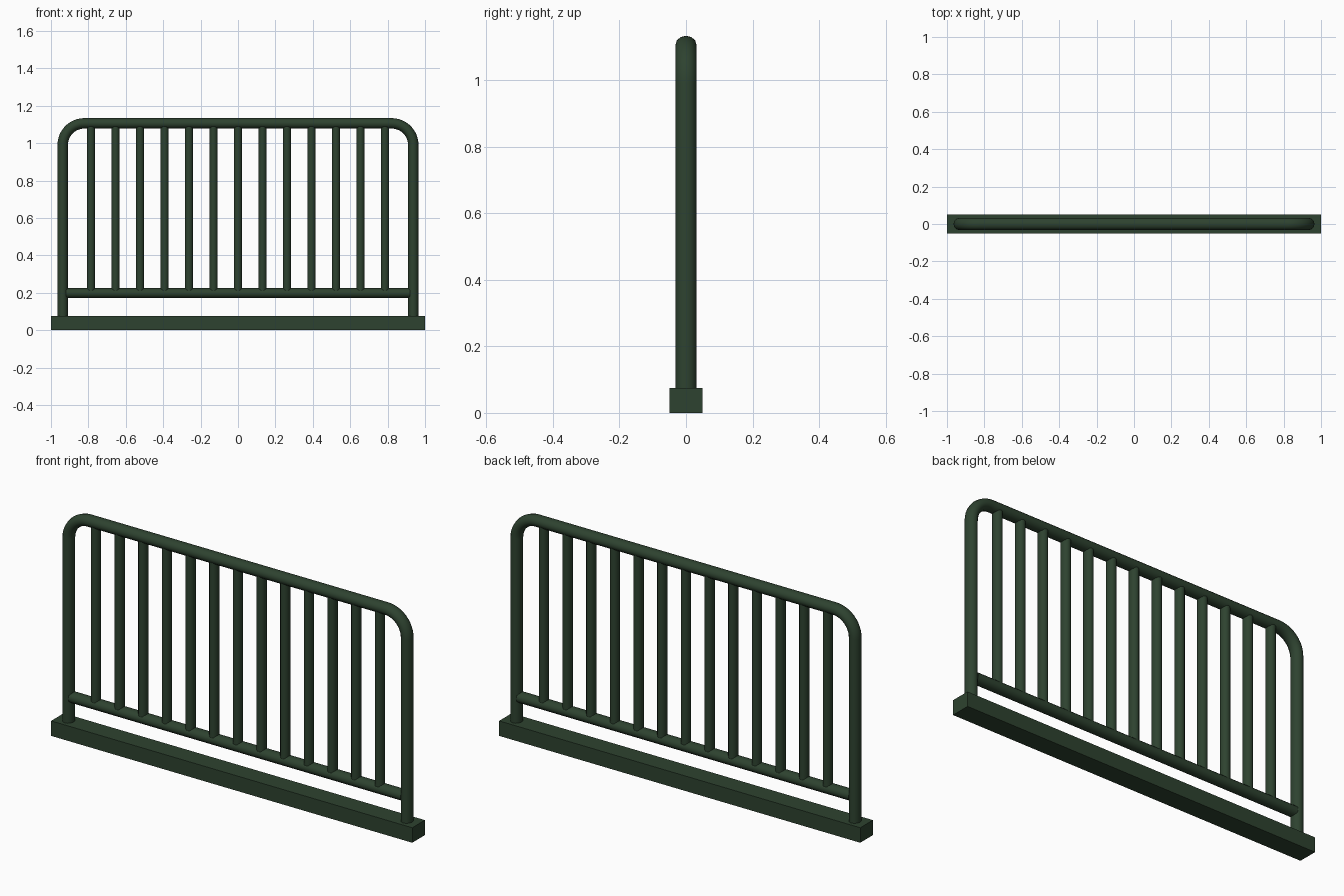
import bpy, math

cube = bpy.data.objects.get("Cube")
if cube:
    bpy.data.objects.remove(cube, do_unlink=True)

green = bpy.data.materials.new("dark green paint")
green.use_nodes = True
colour = (0.027, 0.055, 0.029, 1)
green.diffuse_color = colour
green.node_tree.nodes["Principled BSDF"].inputs["Base Color"].default_value = colour

DEPTH = 1.14   # tubes are slightly deeper than they are wide
POST_X, TOP_Z, BEND = 0.937, 1.106, 0.115
RAIL_Z, BARS, SPACING = 0.198, 13, 0.131


def finish(obj, name):
    obj.name = name
    obj.data.name = name
    obj.data.materials.clear()
    obj.data.materials.append(green)


def tube(name, points, radius):
    """Round tube swept along points in the XZ plane."""
    curve = bpy.data.curves.new(name, "CURVE")
    curve.dimensions = "3D"
    curve.bevel_depth = radius
    curve.bevel_resolution = 4
    curve.use_fill_caps = True
    spline = curve.splines.new("POLY")
    spline.points.add(len(points) - 1)
    for p, (x, z) in zip(spline.points, points):
        p.co = (x, 0, z, 1)
    obj = bpy.data.objects.new(name, curve)
    bpy.context.collection.objects.link(obj)
    bpy.ops.object.select_all(action="DESELECT")
    bpy.context.view_layer.objects.active = obj
    obj.select_set(True)
    obj.scale.y = DEPTH
    bpy.ops.object.convert(target="MESH")
    obj = bpy.context.object
    bpy.ops.object.transform_apply(location=False, rotation=False, scale=True)
    bpy.ops.object.shade_smooth_by_angle(angle=math.radians(40))
    finish(obj, name)


# Base beam
bpy.ops.mesh.primitive_cube_add(size=1, location=(0, 0, 0.0375))
base = bpy.context.object
base.scale = (2, 0.1, 0.075)
bpy.ops.object.transform_apply(location=False, rotation=False, scale=True)
finish(base, "base_beam")

# Hoop: two posts joined by a top rail with rounded corners
right_half = [(POST_X, 0.06)]
for i in range(13):
    a = math.radians(90) * i / 12
    right_half.append((POST_X - BEND + BEND * math.cos(a),
                       TOP_Z - BEND + BEND * math.sin(a)))
left_half = [(-x, z) for x, z in reversed(right_half)]
tube("outer_hoop", right_half + left_half, 0.028)

# Lower rail
tube("lower_rail", [(-0.92, RAIL_Z), (0.92, RAIL_Z)], 0.0265)

# Upright bars
for i in range(BARS):
    x = (i - (BARS - 1) / 2) * SPACING
    tube(f"upright_bar_{i + 1}", [(x, RAIL_Z), (x, TOP_Z)], 0.0225)
